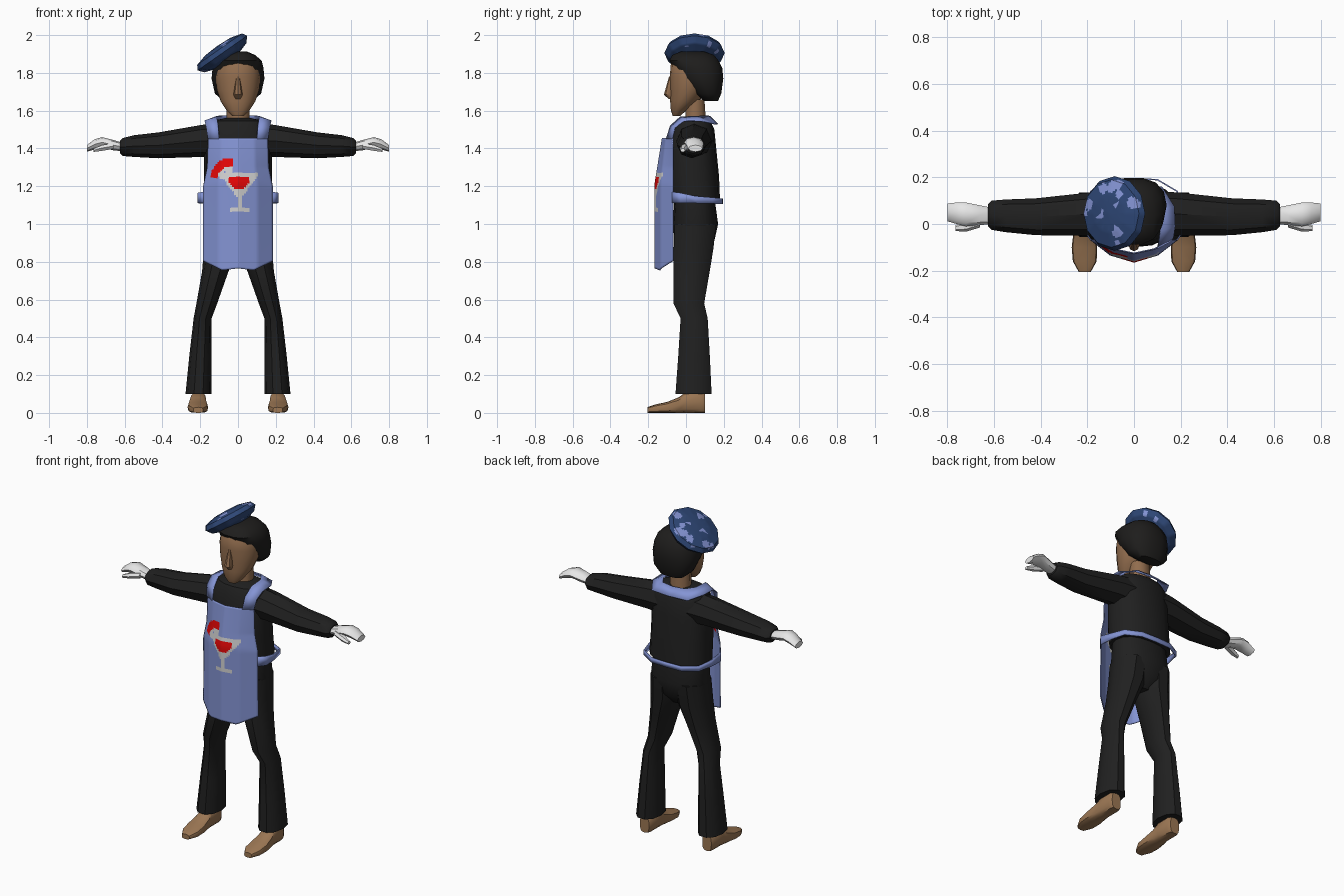
import bpy, bmesh, math, random
from mathutils import Vector, Matrix

if "Cube" in bpy.data.objects:
    bpy.data.objects.remove(bpy.data.objects["Cube"])


def mat(name, r, g, b):
    m = bpy.data.materials.new(name)
    lin = lambda c: ((c / 255 + 0.055) / 1.055) ** 2.4 if c > 10 else c / 255 / 12.92
    m.diffuse_color = (lin(r), lin(g), lin(b), 1)
    m.use_nodes = True
    m.node_tree.nodes["Principled BSDF"].inputs["Base Color"].default_value = m.diffuse_color
    return m


BLACK = mat("black cloth", 32, 32, 32)
HAIR = mat("hair black", 30, 29, 28)
SKIN = mat("skin brown", 146, 109, 78)
SHOE = mat("shoe brown", 156, 119, 84)
BLUE = mat("apron blue", 132, 148, 212)
NAVY = mat("hat navy", 46, 71, 118)
WHITE = mat("glove white", 232, 232, 232)
GREY = mat("glass grey", 208, 208, 208)
RED = mat("drink red", 240, 8, 8)


def finish(name, bm, mats, mirror=False, thick=0.0):
    bmesh.ops.recalc_face_normals(bm, faces=bm.faces)
    me = bpy.data.meshes.new(name)
    bm.to_mesh(me)
    bm.free()
    ob = bpy.data.objects.new(name, me)
    bpy.context.collection.objects.link(ob)
    for m in mats:
        me.materials.append(m)
    if mirror:
        ob.modifiers.new("mirror", 'MIRROR')
    if thick:
        s = ob.modifiers.new("thickness", 'SOLIDIFY')
        s.thickness = thick
        s.offset = 0
    return ob


def loft_mesh(rings, n=12, axis='z', power=1.0):
    """Rings are (position, a0, a1, b0, b1) bounds across the axis."""
    bm = bmesh.new()
    se = lambda v: math.copysign(abs(v) ** power, v) if abs(v) > 1e-6 else 0
    loops = []
    for p, a0, a1, b0, b1 in rings:
        loop = []
        for i in range(n):
            t = 2 * math.pi * i / n
            a = (a0 + a1) / 2 + (a1 - a0) / 2 * se(math.cos(t))
            b = (b0 + b1) / 2 + (b1 - b0) / 2 * se(math.sin(t))
            loop.append(bm.verts.new({'z': (a, b, p), 'x': (p, a, b), 'y': (a, p, b)}[axis]))
        loops.append(loop)
    for l0, l1 in zip(loops, loops[1:]):
        for i in range(n):
            j = (i + 1) % n
            bm.faces.new((l0[i], l0[j], l1[j], l1[i]))
    bm.faces.new(loops[0])
    bm.faces.new(loops[-1])
    return bm


def loft(name, rings, m, n=12, axis='z', power=1.0, mirror=False):
    return finish(name, loft_mesh(rings, n, axis, power), [m], mirror)


def band(name, pairs, m):
    """Cloth strip between two edges, mirrored across x."""
    bm = bmesh.new()
    vs = [(bm.verts.new(a), bm.verts.new(b)) for a, b in pairs]
    for (a, b), (c, d) in zip(vs, vs[1:]):
        bm.faces.new((a, b, d, c))
    return finish(name, bm, [m], True, 0.006)


def lerp(x, pts):
    """Piecewise linear curve through (x, y) points."""
    for (x0, y0), (x1, y1) in zip(pts, pts[1:]):
        if x <= x1:
            return y0 + (y1 - y0) * max(0, (x - x0) / (x1 - x0))
    return pts[-1][1]


# Shirt and sleeves
loft("shirt", [(1.125, -.185, .185, -.08, .18), (1.25, -.18, .18, -.10, .175),
               (1.4, -.18, .18, -.095, .16), (1.5, -.172, .172, -.08, .15),
               (1.545, -.14, .14, -.055, .13), (1.56, -.07, .07, -.01, .11)], BLACK, 16, power=.85)
loft("sleeve", [(.10, -.05, .14, 1.35, 1.535), (.19, -.05, .135, 1.355, 1.525),
                (.42, -.048, .11, 1.348, 1.485), (.55, -.035, .105, 1.355, 1.47),
                (.61, -.025, .10, 1.36, 1.455), (.625, -.01, .085, 1.375, 1.44)],
     BLACK, 8, 'x', mirror=True)

# Trousers
loft("trouser_seat", [(1.145, -.165, .165, -.06, .15), (1.0, -.175, .175, -.07, .17),
                      (.91, -.15, .15, -.06, .15), (.85, -.07, .07, -.02, .10)], BLACK, 16, power=.85)
loft("trouser_leg", [(1.0, -.01, .172, -.065, .165), (.87, .0, .18, -.07, .15),
                     (.75, .05, .19, -.07, .13), (.58, .11, .22, -.07, .10),
                     (.5, .14, .235, -.032, .118), (.3, .14, .258, -.045, .13),
                     (.1, .14, .278, -.06, .14)], BLACK, 10, power=.9, mirror=True)

# Shoes
loft("shoe", [(-.205, .185, .237, 0, .03), (-.16, .16, .262, 0, .045), (-.10, .158, .267, 0, .058),
              (-.04, .165, .26, 0, .082), (0, .168, .252, 0, .11), (.08, .168, .252, 0, .11),
              (.1, .18, .242, 0, .1)], SHOE, 12, 'y', .65, True)

# Hands with thumbs and a bent finger row
loft("hand", [(.61, .0, .07, 1.385, 1.43), (.66, -.005, .08, 1.39, 1.445), (.72, -.01, .092, 1.405, 1.46),
              (.76, .0, .092, 1.395, 1.448), (.80, .012, .088, 1.382, 1.418)], WHITE, 8, 'x', mirror=True)
loft("thumb", [(.66, -.015, .03, 1.395, 1.43), (.72, -.033, .01, 1.385, 1.42),
               (.765, -.03, -.005, 1.38, 1.40)], WHITE, 6, 'x', mirror=True)

# Neck, head and nose
loft("neck", [(1.52, -.062, .062, -.01, .11), (1.66, -.06, .06, 0, .10)], SKIN, 10)
loft("head", [(1.572, -.03, .03, -.07, -.03), (1.60, -.06, .06, -.08, .0), (1.65, -.092, .092, -.084, .07),
              (1.71, -.112, .112, -.084, .11), (1.78, -.12, .12, -.086, .13),
              (1.85, -.11, .11, -.08, .13), (1.88, -.08, .08, -.05, .1)], SKIN, 16)
loft("nose", [(1.662, -.014, .014, -.092, -.06), (1.685, -.024, .024, -.117, -.06),
              (1.78, -.01, .01, -.09, -.06)], SKIN, 8)

# Hair
loft("hair", [(1.65, -.075, .075, .10, .17), (1.69, -.122, .122, .04, .188), (1.77, -.14, .14, -.04, .2),
              (1.825, -.135, .135, -.065, .195), (1.865, -.125, .125, -.09, .175),
              (1.895, -.09, .09, -.075, .15), (1.912, -.05, .05, -.03, .10)], HAIR, 14, power=.85)

# Tilted beret with scattered spots
prof = [(-.048, .005), (-.046, .085), (-.03, .135), (0, .16), (.025, .145), (.042, .08), (.046, .005)]
bm = loft_mesh([(z, -r, r, -r, r) for z, r in prof], 12)
bmesh.ops.subdivide_edges(bm, edges=[e for e in bm.edges if e.calc_length() > .01], cuts=5, use_grid_fill=True)
random.seed(7)
spots = []
for i in range(26):
    a, r = random.uniform(0, 6.28), .16 * math.sqrt(random.uniform(.03, 1))
    spots.append((Vector((r * math.cos(a), r * math.sin(a), random.choice((.04, .03, -.02)))),
                  random.uniform(.016, .027)))
for f in bm.faces:
    c = f.calc_center_median()
    f.material_index = int(any((c - p).length < r for p, r in spots))
bm.transform(Matrix.Translation((-.083, .045, 1.905)) @ Matrix.Rotation(math.radians(-35), 4, 'Y'))
finish("beret", bm, [NAVY, BLUE])


# Apron emblem: 0 cloth, 1 glass, 2 red
def emblem(x, z):
    r = math.hypot(x + .04, z - 1.25)
    if z > 1.275 and r < .1 and x < -.03 or 1.24 < z <= 1.275 and -.14 < x < -.105:
        return 1 if r < .055 else 2
    if 1.18 < z < 1.252 and abs(x - .005) < min(.055, (z - 1.17) * 1.1):
        return 2
    rim = 1.235 < z < 1.27 and abs(x) < .1
    bowl = 1.14 < z <= 1.235 and abs(x - .008) < (z - 1.125) * .75
    stem = 1.08 < z < 1.16 and 0 < x < .024
    base = 1.068 < z < 1.09 and -.04 < x < .065
    return int(rim or bowl or stem or base)


# Apron: curved sheet, pointed hem, narrower bib
COLS, ROWS, TOP = 36, 64, 1.455
bm = bmesh.new()
grid = []
for j in range(ROWS + 1):
    row = []
    for i in range(COLS + 1):
        u = 2 * i / COLS - 1
        hem = lerp(abs(u), [(0, .765), (.45, .755), (1, .805)])
        z = hem + (TOP - hem) * j / ROWS
        w = lerp(z, [(.8, .185), (1.2, .183), (1.3, .162), (1.455, .157)])
        mid = lerp(z, [(.8, -.163), (1.22, -.163), (1.455, -.125)])
        f = lerp(abs(u), [(0, 1), (.55, .68), (1, 0)])
        row.append(bm.verts.new((u * w, -.068 + (mid + .068) * f, z)))
    grid.append(row)
for j in range(ROWS):
    for i in range(COLS):
        f = bm.faces.new((grid[j][i], grid[j][i + 1], grid[j + 1][i + 1], grid[j + 1][i]))
        c = f.calc_center_median()
        f.material_index = emblem(c.x, c.z)
finish("apron", bm, [BLUE, GREY, RED], thick=.005)

# Neck straps joining into a collar behind the neck
band("apron_strap", [((.10, -.104, 1.45), (.158, -.072, 1.45)), ((.105, -.082, 1.52), (.168, -.058, 1.51)),
                     ((.112, -.03, 1.566), (.176, -.01, 1.546)), ((.11, .06, 1.57), (.172, .075, 1.546)),
                     ((.075, .115, 1.572), (.12, .158, 1.528)), ((0, .125, 1.57), (0, .168, 1.528))], BLUE)

# Waist tie
tie = [(.182, -.072, 1.17, 1.11), (.212, -.03, 1.165, 1.11), (.207, .05, 1.148, 1.11),
       (.185, .14, 1.14, 1.108), (.1, .19, 1.135, 1.105), (0, .194, 1.135, 1.105)]
band("waist_tie", [((x, y, t), (x, y, b)) for x, y, t, b in tie], BLUE)

# Smooth shading with crisp creases
bpy.ops.object.select_all(action='DESELECT')
for ob in bpy.context.scene.objects:
    ob.select_set(True)
    bpy.context.view_layer.objects.active = ob
bpy.ops.object.shade_smooth_by_angle(angle=math.radians(40))
